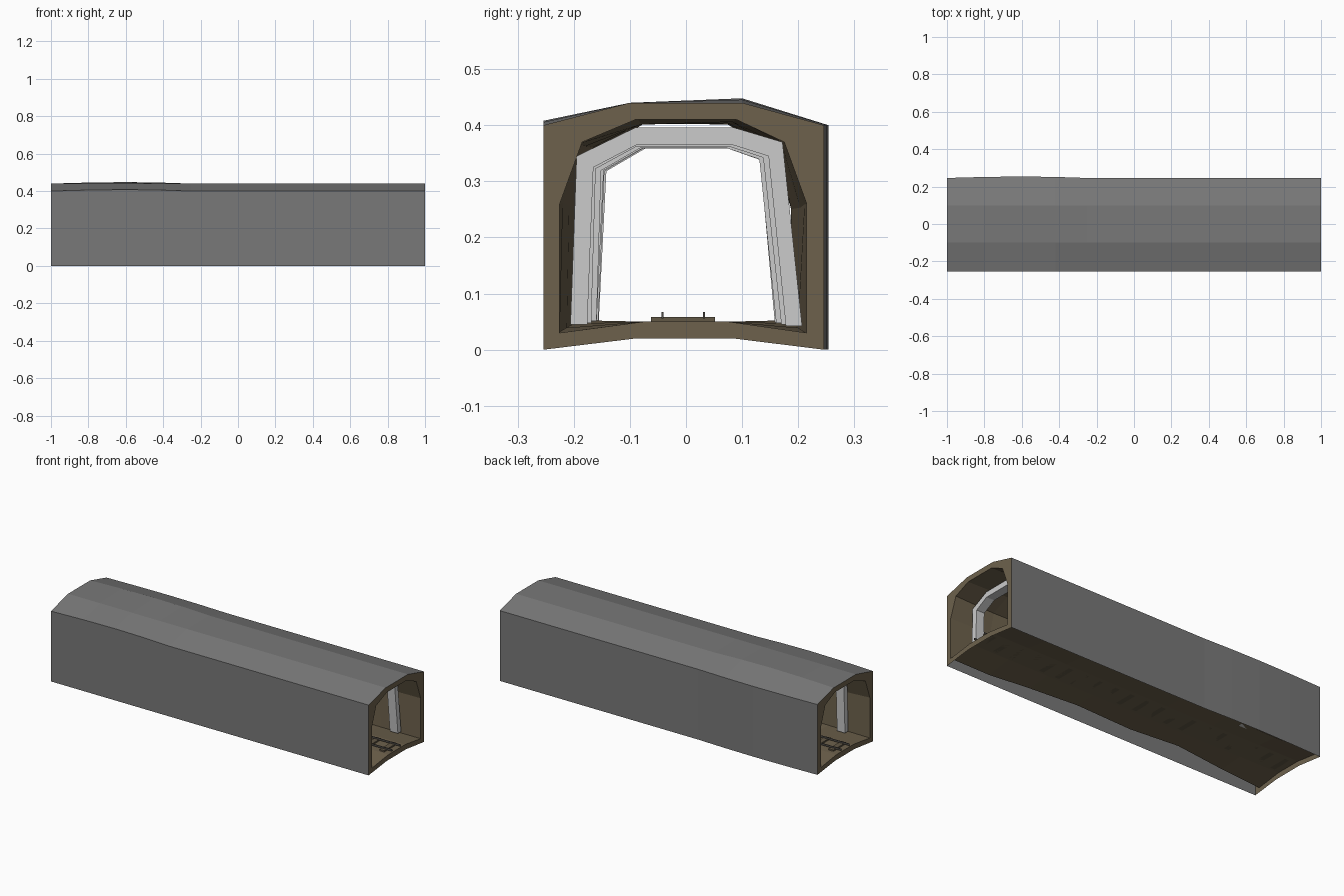
import bpy, random

if "Cube" in bpy.data.objects:
    bpy.data.objects.remove(bpy.data.objects["Cube"])

random.seed(4)


def material(name, col):
    m = bpy.data.materials.new(name)
    m.diffuse_color = (*col, 1)
    m.use_nodes = True
    m.node_tree.nodes["Principled BSDF"].inputs["Base Color"].default_value = m.diffuse_color
    return m


GREY = material("outer_grey", (0.19, 0.19, 0.19))
BROWN = material("earth_brown", (0.155, 0.121, 0.073))
PALE = material("support_pale_grey", (0.6, 0.6, 0.6))
WOOD = material("sleeper_brown", (0.12, 0.095, 0.06))
IRON = material("rail_dark", (0.08, 0.075, 0.065))


def make(name, verts, faces, mat):
    me = bpy.data.meshes.new(name)
    me.from_pydata(verts, [], faces)
    me.materials.append(mat)
    me.update()
    ob = bpy.data.objects.new(name, me)
    bpy.context.collection.objects.link(ob)
    return ob


def box(name, x0, x1, y0, y1, z0, z1, mat):
    v = [(x, y, z) for x in (x0, x1) for y in (y0, y1) for z in (z0, z1)]
    f = [(0, 1, 3, 2), (4, 6, 7, 5), (0, 4, 5, 1), (2, 3, 7, 6), (0, 2, 6, 4), (1, 5, 7, 3)]
    return make(name, v, f, mat)


# Cross-sections (y, z), matching point for point
OUTER = [(-.254, 0), (-.09, .02), (.085, .02), (.246, 0), (.246, .26),
         (.246, .40), (.10, .44), (-.10, .44), (-.254, .40), (-.254, .26)]
INNER = [(-.225, .03), (-.075, .05), (.075, .05), (.215, .03), (.215, .26),
         (.175, .37), (.09, .41), (-.09, .41), (-.185, .37), (-.225, .26)]
N = len(OUTER)

# How far the rough bore narrows along the length
SQUEEZE = [(-1, 1), (-.75, .94), (-.45, .85), (-.15, .92), (.2, .89), (.5, .94), (.75, 1), (1, 1)]


def squeeze(x):
    for (a, s), (b, t) in zip(SQUEEZE, SQUEEZE[1:]):
        if a <= x <= b:
            return s + (t - s) * (x - a) / (b - a)
    return 1


# Outer walls and roof, open underneath, with a slight bulge
stations = [(-1, 0), (-.8, .7), (-.6, 1), (-.42, .7), (-.25, 0), (.15, 0), (1, 0)]
verts, faces = [], []
for x, b in stations:
    for y, z in OUTER:
        dy = .008 * b if y > .2 else 0
        dz = .008 * b if z > .3 and (y > 0 and y < .2 or y < -.2) else 0
        verts.append((x, y + dy, z + dz))
for s in range(len(stations) - 1):
    for i in range(3, N):
        j = (i + 1) % N
        faces.append((s * N + i, s * N + j, s * N + N + j, s * N + N + i))
make("outer_walls", verts, faces, GREY)

# Rough inner bore, faces turned inward
verts, faces = [], []
for k, (x, s) in enumerate(SQUEEZE):
    end = k in (0, len(SQUEEZE) - 1)
    for i, (y, z) in enumerate(INNER):
        if end:
            verts.append((x, y, z))
            continue
        r = random.uniform
        if i in (1, 2):
            verts.append((x, y, z))
        elif i in (0, 3):
            verts.append((x, y * s + r(-.005, .005), z + (1 - s) * .15))
        else:
            verts.append((x, y * s + r(-.006, .006), z - (1 - s) * .06 + r(-.006, .004)))
for s in range(len(SQUEEZE) - 1):
    for i in range(N):
        j = (i + 1) % N
        faces.append((s * N + i, s * N + N + i, s * N + N + j, s * N + j))
make("inner_bore", verts, faces, BROWN)

# Ring faces closing both ends
for name, x in (("end_ring_right", 1), ("end_ring_left", -1)):
    verts = [(x, y, z) for y, z in OUTER + INNER]
    faces = []
    for i in range(N):
        j = (i + 1) % N
        f = (i, j, N + j, N + i)
        faces.append(f if x > 0 else f[::-1])
    make(name, verts, faces, BROWN)

# Support frames: bent beams, outer and inner outline
F_OUT = [(-.206, .045), (-.195, .345), (-.09, .396), (.085, .396), (.172, .37), (.207, .042)]
F_IN = [(-.176, .045), (-.165, .325), (-.088, .365), (.083, .365), (.147, .345), (.178, .042)]
M = len(F_OUT)
for k in range(7):
    x = -.857 + k * .2857
    s = squeeze(x)
    lean = 0 if k == 6 else random.uniform(-.006, .006)
    verts = []
    for xx in (x - .025, x + .025):
        for y, z in F_OUT + F_IN:
            verts.append((xx, y * s + lean * z / .4, z - (1 - s) * (.06 if z > .2 else -.06)))
    faces = []
    B = 2 * M
    for i in range(M - 1):
        o, p, q, w = i, i + 1, M + i + 1, M + i
        faces += [(o, p, q, w), (B + w, B + q, B + p, B + o),
                  (o, B + o, B + p, p), (w, q, B + q, B + w)]
    for i, flip in ((0, False), (M - 1, True)):
        f = (i, M + i, B + M + i, B + i)
        faces.append(f[::-1] if flip else f)
    make("support_frame", verts, faces, PALE)

# Track: sleepers and two rails
for k in range(20):
    x = -.95 + k * .1
    box("sleeper", x - .015, x + .015, -.062, .052, .05, .058, WOOD)
for y in (-.042, .032):
    box("rail", -1, 1, y - .0015, y + .0015, .056, .067, IRON)
